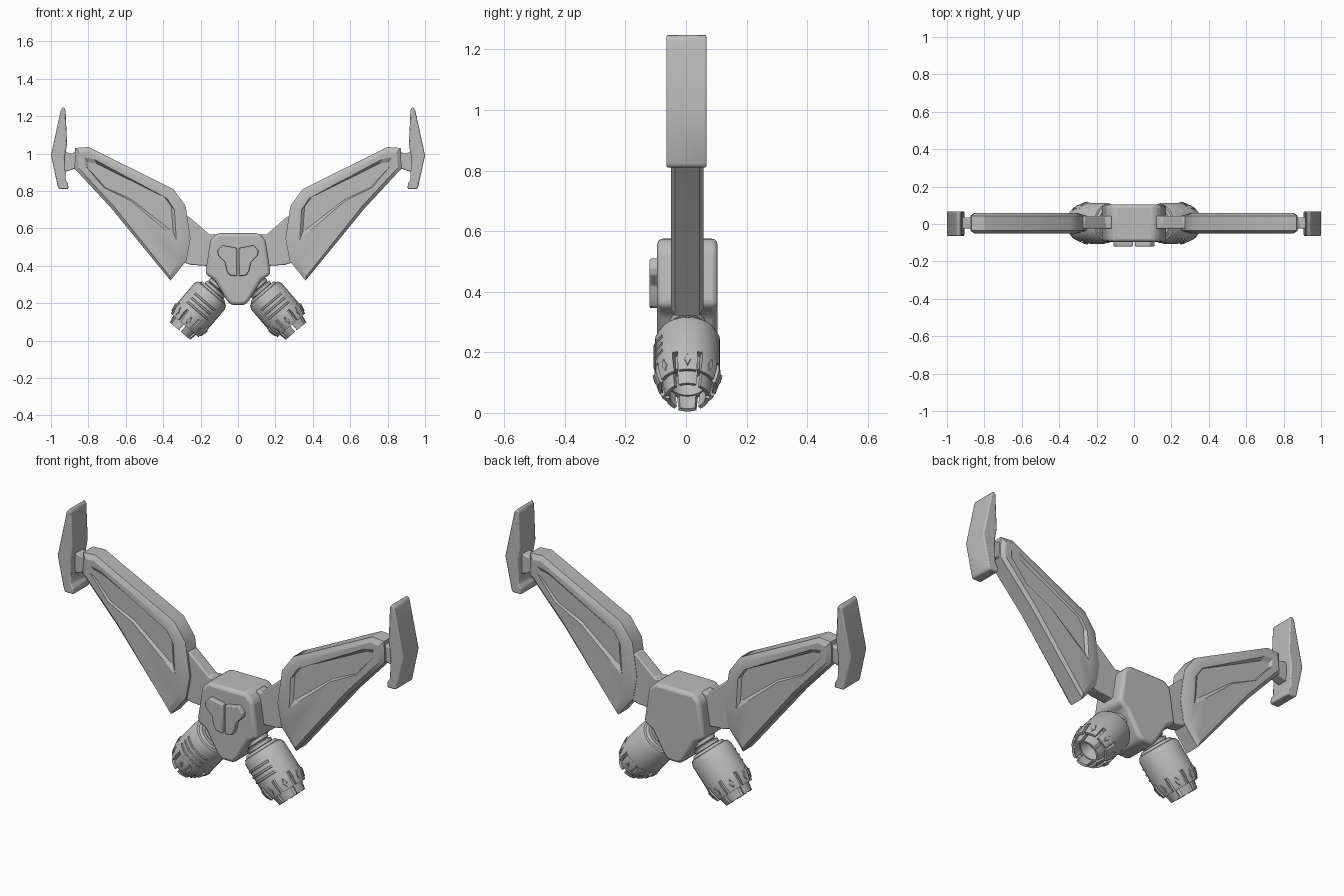
import bpy, bmesh, math
from mathutils import Vector

if "Cube" in bpy.data.objects:
    bpy.data.objects.remove(bpy.data.objects["Cube"])

grey = bpy.data.materials.new("light_grey")
grey.diffuse_color = (0.5, 0.5, 0.5, 1)
grey.use_nodes = True
grey.node_tree.nodes["Principled BSDF"].inputs["Base Color"].default_value = grey.diffuse_color


def finish(name, bm, mirror=True, bevel=0, segs=2):
    bmesh.ops.recalc_face_normals(bm, faces=bm.faces[:])
    me = bpy.data.meshes.new(name)
    bm.to_mesh(me)
    bm.free()
    ob = bpy.data.objects.new(name, me)
    bpy.context.collection.objects.link(ob)
    me.materials.append(grey)
    if bevel:
        b = ob.modifiers.new("bevel", 'BEVEL')
        b.width, b.segments, b.limit_method = bevel, segs, 'ANGLE'
        b.angle_limit = math.radians(25)
    if mirror:
        m = ob.modifiers.new("mirror", 'MIRROR')
        m.use_axis = (True, False, False)
    for o in bpy.context.selected_objects:
        o.select_set(False)
    ob.select_set(True)
    bpy.context.view_layer.objects.active = ob
    bpy.ops.object.shade_smooth_by_angle(angle=math.radians(28))
    return ob


def add_loft(bm, rings):
    """Skin a list of closed rings and cap both ends."""
    vr = [[bm.verts.new(p) for p in r] for r in rings]
    n = len(rings[0])
    for a, b in zip(vr, vr[1:]):
        for i in range(n):
            j = (i + 1) % n
            bm.faces.new((a[i], a[j], b[j], b[i]))
    bm.faces.new(vr[0])
    bm.faces.new(vr[-1])


def loft(name, rings, **kw):
    bm = bmesh.new()
    add_loft(bm, rings)
    return finish(name, bm, **kw)


def at(profile, y):
    return [(x, y, z) for x, z in profile]


def prism(name, profile, y0, y1, **kw):
    return loft(name, [at(profile, y0), at(profile, y1)], **kw)


# Central body
half = [(0.035, 0.19), (0.06, 0.215), (0.125, 0.325), (0.175, 0.355),
        (0.147, 0.54), (0.11, 0.575)]
prism("body", half + [(-x, z) for x, z in reversed(half)], -0.095, 0.104,
      mirror=False, bevel=0.018, segs=3)

# Chest plates, one on each side of a centre gap
prism("chest_plate", [(0.006, 0.345), (0.045, 0.35), (0.06, 0.375), (0.07, 0.42),
                      (0.105, 0.455), (0.11, 0.48), (0.085, 0.51), (0.006, 0.495)],
      -0.12, -0.09, bevel=0.005)

# Wing roots
prism("wing_root", [(0.12, 0.57), (0.15, 0.565), (0.265, 0.665), (0.30, 0.66),
                    (0.30, 0.42), (0.25, 0.405), (0.17, 0.40), (0.12, 0.36)],
      -0.025, 0.042, bevel=0.006)

# Wing blades: chamfered rim, flat face and a shallow recess on both sides
outline = [(0.28, 0.72), (0.345, 0.81), (0.80, 1.035), (0.87, 1.03), (0.874, 0.92),
           (0.80, 0.84), (0.676, 0.706), (0.361, 0.321), (0.275, 0.428), (0.254, 0.545)]
face = [(0.31, 0.71), (0.36, 0.79), (0.80, 1.01), (0.85, 1.005), (0.855, 0.925),
        (0.79, 0.855), (0.665, 0.72), (0.366, 0.345), (0.315, 0.43), (0.30, 0.55)]
recess = [(0.34, 0.70), (0.38, 0.76), (0.77, 0.97), (0.82, 0.98), (0.82, 0.94),
          (0.76, 0.87), (0.72, 0.82), (0.57, 0.745), (0.40, 0.60), (0.33, 0.54)]
floor = [(0.57 + (x - 0.57) * 0.93, 0.81 + (z - 0.81) * 0.85) for x, z in recess]
loft("wing", [at(floor, -0.038), at(recess, -0.05), at(face, -0.05), at(outline, -0.036),
              at(outline, 0.044), at(face, 0.058), at(recess, 0.058), at(floor, 0.046)])

# Wing tip joints and upright fins
prism("tip_joint", [(0.855, 1.02), (0.885, 1.0), (0.93, 1.01), (0.93, 0.90),
                    (0.885, 0.915), (0.855, 0.925)], -0.025, 0.035, bevel=0.006)
prism("tip_fin", [(0.922, 1.235), (0.933, 1.25), (0.947, 1.235), (1.0, 0.99),
                  (0.963, 0.82), (0.955, 0.81), (0.907, 0.81), (0.908, 0.84),
                  (0.922, 0.86), (0.926, 0.98), (0.914, 1.05)], -0.065, 0.068, bevel=0.006)

# Thrusters: everything is placed by distance along, radius and angle around the axis
base = Vector((0.147, 0.005, 0.243))
axis = Vector((0.65, 0, -0.76)).normalized()
front = Vector((0, -1, 0))
side = axis.cross(front)


def pt(t, r, a):
    return base + axis * t + (front * math.cos(a) + side * math.sin(a)) * r


def revolve(name, profile, n=28):
    return loft(name, [[pt(t, r, 2 * math.pi * i / n) for i in range(n)] for t, r in profile])


def arcs(name, section, centres, width, steps=5):
    """Sweep a (distance, radius) section through an arc at each centre angle."""
    bm = bmesh.new()
    for c in centres:
        angles = [c - width / 2 + width * k / steps for k in range(steps + 1)]
        add_loft(bm, [[pt(t, r, a) for t, r in section] for a in angles])
    return finish(name, bm)


revolve("thruster_neck", [(-0.12, 0.05), (-0.075, 0.05), (-0.07, 0.06), (-0.055, 0.06),
                          (-0.05, 0.05), (-0.045, 0.065), (-0.03, 0.065), (-0.025, 0.058),
                          (0.01, 0.058)])
revolve("thruster_barrel", [(-0.025, 0.06), (-0.028, 0.08), (-0.015, 0.088), (-0.012, 0.098),
                            (0.008, 0.108), (0.14, 0.108), (0.14, 0.085), (0.19, 0.08),
                            (0.19, 0.062), (0.13, 0.05)])

eight = [k * math.pi / 4 for k in range(8)]
arcs("outer_claws", [(0.135, 0.108), (0.165, 0.11), (0.212, 0.097), (0.21, 0.085),
                     (0.135, 0.09)], eight, math.radians(36))
arcs("inner_claws", [(0.17, 0.088), (0.252, 0.072), (0.25, 0.06), (0.17, 0.07)],
     [math.pi / 6 + k * math.pi / 3 for k in range(6)], math.radians(48))

# Cooling ribs on the front of each barrel
for k in range(3):
    t = 0.04 + 0.03 * k
    arcs("cooling_rib", [(t, 0.105), (t + 0.003, 0.113), (t + 0.011, 0.113), (t + 0.014, 0.105)],
         [0], math.radians(80), 8)

# Diamond studs on the claws
bm = bmesh.new()
for a in eight:
    rings = []
    for s, lift in ((1, -0.004), (0.75, 0.004)):
        rings.append([pt(0.178 + dt * s, 0.106 - dt * s * 0.27 + lift, a + da * s)
                      for dt, da in ((-0.026, 0), (0, 0.12), (0.026, 0), (0, -0.12))])
    add_loft(bm, rings)
finish("diamond_stud", bm)
